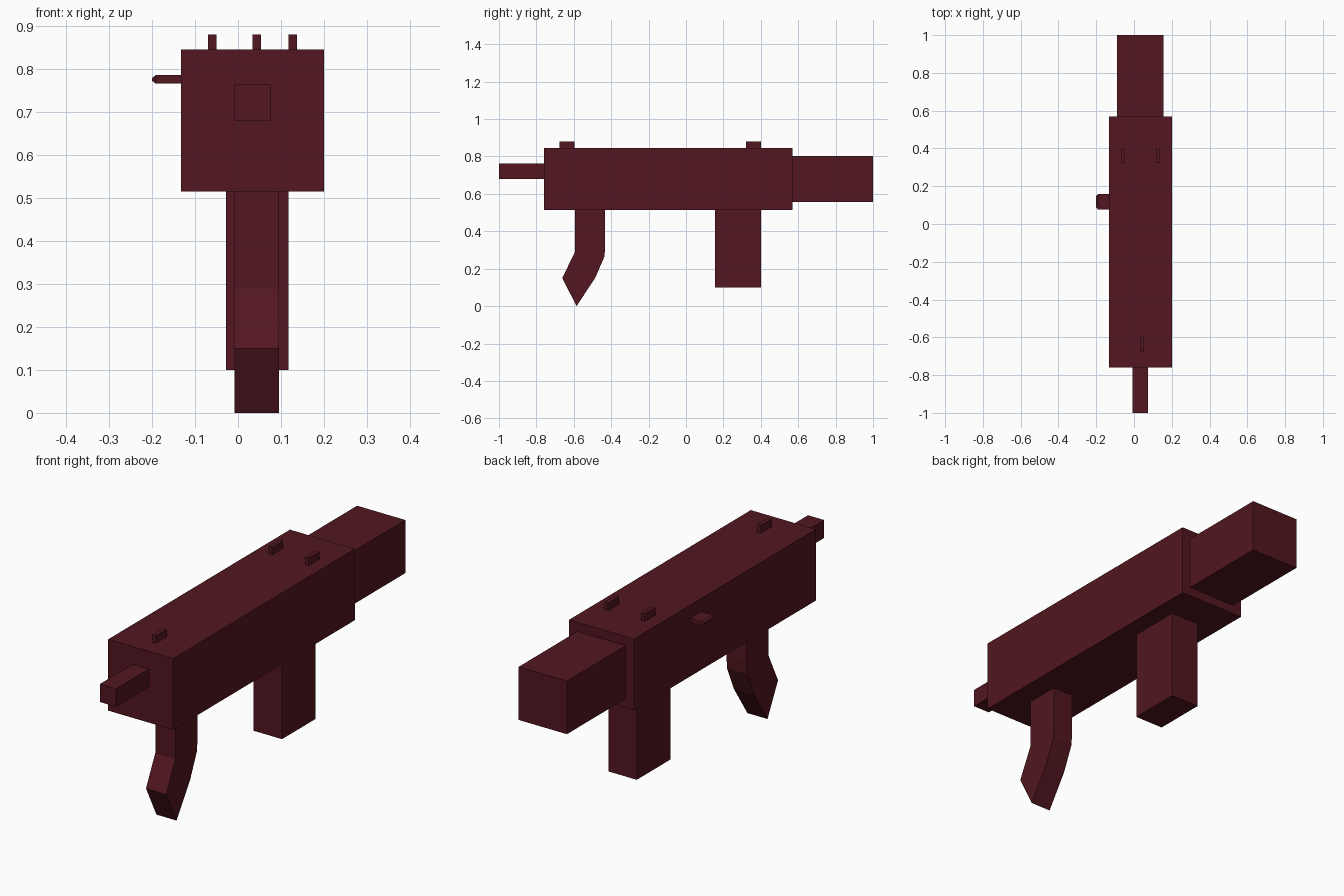
import bpy
import bmesh

if "Cube" in bpy.data.objects:
    bpy.data.objects.remove(bpy.data.objects["Cube"])

mat = bpy.data.materials.new("dark_red")
mat.diffuse_color = (0.085, 0.008, 0.014, 1)
mat.use_nodes = True
mat.node_tree.nodes["Principled BSDF"].inputs["Base Color"].default_value = mat.diffuse_color


def finish(name, bm):
    bmesh.ops.recalc_face_normals(bm, faces=bm.faces)
    mesh = bpy.data.meshes.new(name)
    bm.to_mesh(mesh)
    bm.free()
    mesh.materials.append(mat)
    obj = bpy.data.objects.new(name, mesh)
    bpy.context.collection.objects.link(obj)
    return obj


def box_bm(x, y, z):
    bm = bmesh.new()
    bmesh.ops.create_cube(bm, size=1)
    for v in bm.verts:
        v.co = [(r[0] + r[1]) / 2 + c * (r[1] - r[0]) for c, r in zip(v.co, (x, y, z))]
    return bm


def box(name, x, y, z):
    return finish(name, box_bm(x, y, z))


# Main blocks
box("body", (-0.133, 0.2), (-0.76, 0.57), (0.515, 0.845))
box("rear_block", (-0.09, 0.157), (0.57, 1.0), (0.557, 0.803))
box("barrel", (-0.008, 0.075), (-1.0, -0.76), (0.68, 0.763))
box("magazine", (-0.028, 0.117), (0.155, 0.40), (0.10, 0.515))

# Sights on top
for name, x, y in (("rear_sight_left", -0.07, 0.322),
                   ("rear_sight_right", 0.117, 0.322),
                   ("front_sight", 0.034, -0.677)):
    box(name, (x, x + 0.02), (y, y + 0.08), (0.845, 0.88))

# Curved front handle, side profile extruded across x
profile = [(-0.594, 0.515), (-0.594, 0.288), (-0.662, 0.15), (-0.585, 0.0),
           (-0.486, 0.15), (-0.436, 0.265), (-0.432, 0.32), (-0.432, 0.515)]
bm = bmesh.new()
face = bm.faces.new([bm.verts.new((-0.008, y, z)) for y, z in profile])
ext = bmesh.ops.extrude_face_region(bm, geom=[face])
bmesh.ops.translate(bm, vec=(0.103, 0, 0),
                    verts=[v for v in ext["geom"] if isinstance(v, bmesh.types.BMVert)])
finish("curved_handle", bm)

# Side bolt with a tapered tip
bm = box_bm((-0.191, -0.133), (0.077, 0.158), (0.765, 0.785))
tip = min(bm.faces, key=lambda f: f.calc_center_median().x)
tip = bmesh.ops.extrude_discrete_faces(bm, faces=[tip])["faces"][0]
for v in tip.verts:
    v.co.x = -0.2
    v.co.y = 0.1175 + (v.co.y - 0.1175) * 0.75
    v.co.z = 0.775 + (v.co.z - 0.775) * 0.3
finish("side_bolt", bm)
